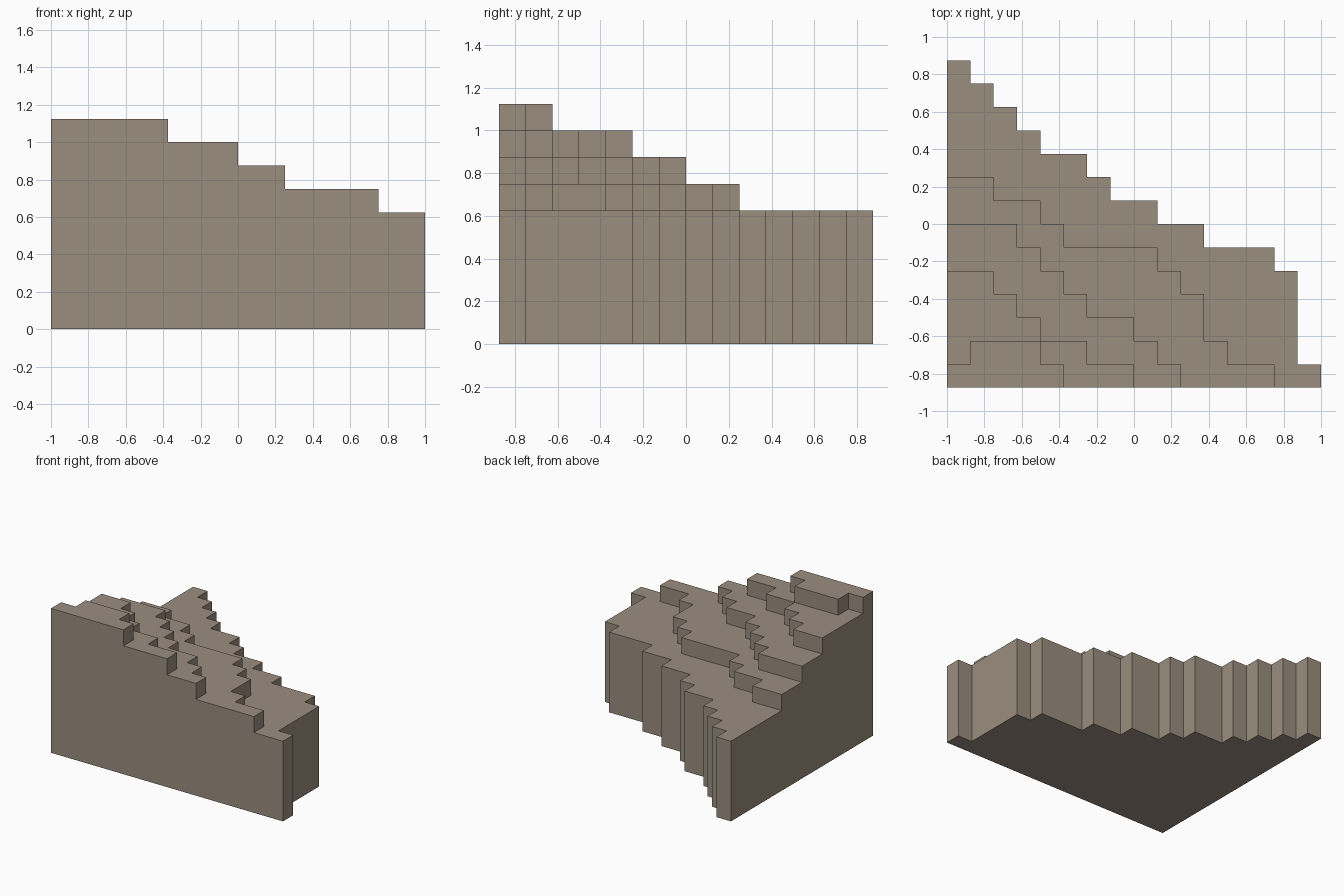
import bpy
import bmesh
from math import radians
from mathutils import Vector

cube = bpy.data.objects.get("Cube")
if cube:
    bpy.data.objects.remove(cube, do_unlink=True)

UNIT = 0.125
ORIGIN = Vector((-1.0, -0.875, 0.0))
BASE_STEPS = 5  # thickness of the lowest terrace, in units

# Each terrace: how many blocks wide it is in each row, from front to back
TERRACES = [
    [16, 15, 15, 15, 15, 14, 11, 9, 7, 6, 4, 3, 2, 1],
    [14, 12, 11, 11, 10, 9, 5, 4, 2],
    [10, 9, 8, 6, 5, 4, 3],
    [8, 6, 4, 3, 2],
    [5, 4],
]
SUMMIT_NOTCH = (0, 1, BASE_STEPS + 3)  # missing block on the summit

# Fill the stepped volume with blocks
blocks = set()
for level, widths in enumerate(TERRACES):
    layers = range(BASE_STEPS) if level == 0 else [BASE_STEPS + level - 1]
    for row, width in enumerate(widths):
        blocks.update((col, row, k) for col in range(width) for k in layers)
blocks.discard(SUMMIT_NOTCH)

# Keep only the outer skin of the volume
bm = bmesh.new()
for block in blocks:
    centre = Vector(block) + Vector((0.5, 0.5, 0.5))
    for axis in range(3):
        for sign in (-1, 1):
            n = Vector((0, 0, 0))
            n[axis] = sign
            if tuple(int(b + d) for b, d in zip(block, n)) in blocks:
                continue
            u = Vector((0, 0, 0))
            u[(axis + 1) % 3] = 1
            v = n.cross(u)
            corners = (-u - v, u - v, u + v, v - u)
            bm.faces.new([bm.verts.new(ORIGIN + UNIT * (centre + (n + c) / 2))
                          for c in corners])

# Weld the skin and merge coplanar squares into clean flat faces
bmesh.ops.remove_doubles(bm, verts=bm.verts[:], dist=0.001)
bmesh.ops.dissolve_limit(bm, angle_limit=radians(1),
                         verts=bm.verts[:], edges=bm.edges[:])
mesh = bpy.data.meshes.new("stepped_hillside")
bm.to_mesh(mesh)
bm.free()

# Brown-grey rock
rock = bpy.data.materials.new("brown_grey_rock")
colour = (0.328, 0.267, 0.212, 1.0)
rock.use_nodes = True
rock.diffuse_color = colour
bsdf = next(n for n in rock.node_tree.nodes if n.type == 'BSDF_PRINCIPLED')
bsdf.inputs["Base Color"].default_value = colour
mesh.materials.append(rock)

hillside = bpy.data.objects.new("stepped_hillside", mesh)
bpy.context.collection.objects.link(hillside)
